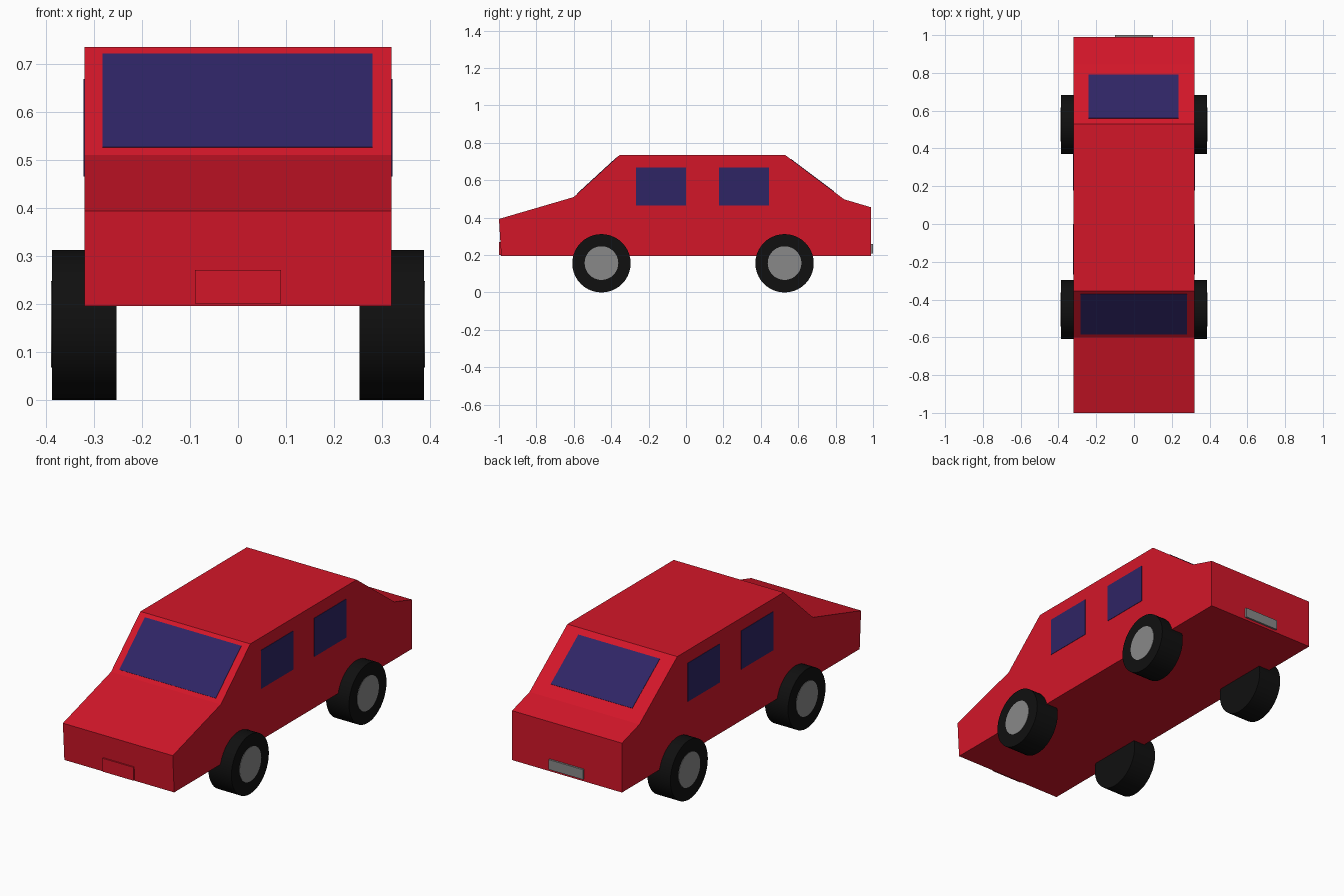
import bpy, bmesh, math
from mathutils import Vector

if "Cube" in bpy.data.objects:
    bpy.data.objects.remove(bpy.data.objects["Cube"])


def material(name, rgb):
    m = bpy.data.materials.new(name)
    m.diffuse_color = (*rgb, 1)
    m.use_nodes = True
    m.node_tree.nodes["Principled BSDF"].inputs["Base Color"].default_value = m.diffuse_color
    return m


RED = material("red_paint", (0.65, 0.008, 0.022))
GLASS = material("dark_blue_glass", (0.028, 0.018, 0.13))
RUBBER = material("black_rubber", (0.005, 0.005, 0.005))
GREY = material("grey_metal", (0.25, 0.25, 0.25))


def extrude_face(name, points, offset, mat):
    """Solid made by pushing one flat polygon along an offset vector."""
    bm = bmesh.new()
    face = bm.faces.new([bm.verts.new(p) for p in points])
    res = bmesh.ops.extrude_face_region(bm, geom=[face], use_keep_orig=True)
    moved = [v for v in res["geom"] if isinstance(v, bmesh.types.BMVert)]
    bmesh.ops.translate(bm, verts=moved, vec=Vector(offset))
    bmesh.ops.recalc_face_normals(bm, faces=bm.faces)
    mesh = bpy.data.meshes.new(name)
    bm.to_mesh(mesh)
    bm.free()
    mesh.materials.append(mat)
    obj = bpy.data.objects.new(name, mesh)
    bpy.context.collection.objects.link(obj)
    return obj


def disc(name, radius, depth, loc, mat):
    bpy.ops.mesh.primitive_cylinder_add(vertices=40, radius=radius, depth=depth,
                                        location=loc, rotation=(0, math.pi / 2, 0))
    obj = bpy.context.object
    obj.name = name
    obj.data.materials.append(mat)
    bpy.ops.object.shade_smooth_by_angle(angle=math.radians(35))


# Body: side profile (y, z) extruded across the width
W = 0.32
profile = [(-1, 0.393), (-0.6, 0.51), (-0.355, 0.735), (0.53, 0.735),
           (0.845, 0.498), (0.99, 0.455), (0.99, 0.195), (-0.988, 0.195)]
extrude_face("body", [(-W, y, z) for y, z in profile], (2 * W, 0, 0), RED)


# Windscreen and rear window lie on the sloped faces
def sloped_window(name, low, high, x0, x1, z0, z1):
    def at(z):
        t = (z - low[1]) / (high[1] - low[1])
        return low[0] + t * (high[0] - low[0])
    d = Vector((0, high[0] - low[0], high[1] - low[1])).normalized()
    n = Vector((0, -d.z, d.y)) if d.y > 0 else Vector((0, d.z, -d.y))
    pts = [(x0, at(z0), z0), (x1, at(z0), z0), (x1, at(z1), z1), (x0, at(z1), z1)]
    extrude_face(name, pts, n * 0.002, GLASS)


sloped_window("windscreen", profile[1], profile[2], -0.282, 0.28, 0.525, 0.72)
sloped_window("rear_window", profile[4], profile[3], -0.24, 0.235, 0.54, 0.713)

# Side windows and wheels, mirrored left and right
for side, label in ((-1, "left"), (1, "right")):
    for pos, y0, y1 in (("front", -0.267, 0.0), ("rear", 0.177, 0.443)):
        pts = [(side * W, y, z) for y, z in
               ((y0, 0.465), (y1, 0.465), (y1, 0.668), (y0, 0.668))]
        extrude_face(f"{label}_{pos}_side_window", pts, (side * 0.002, 0, 0), GLASS)
    for pos, y in (("front", -0.452), ("rear", 0.527)):
        disc(f"{label}_{pos}_tyre", 0.156, 0.134, (side * 0.32, y, 0.156), RUBBER)
        disc(f"{label}_{pos}_hub", 0.09, 0.02, (side * 0.379, y, 0.157), GREY)


# Number plates
def plate(name, x, y, z0, z1, depth, mat):
    pts = [(-x, y, z0), (x, y, z0), (x, y, z1), (-x, y, z1)]
    extrude_face(name, pts, (0, depth, 0), mat)


plate("front_plate", 0.09, -0.98, 0.2, 0.27, -0.02, RED)
plate("rear_plate", 0.1, 0.985, 0.208, 0.26, 0.015, GREY)
